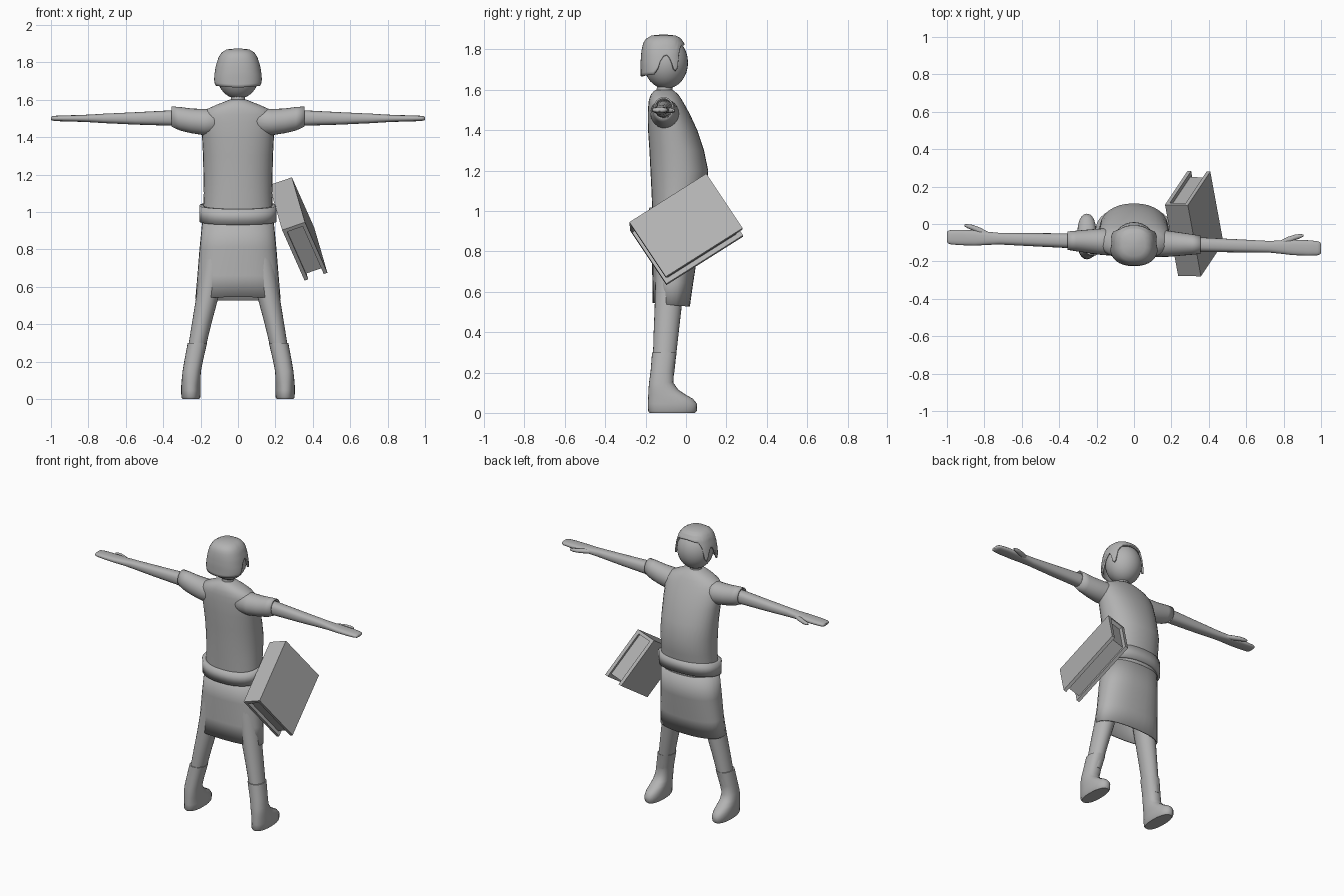
import bpy, bmesh, math
from mathutils import Vector

if "Cube" in bpy.data.objects:
    bpy.data.objects.remove(bpy.data.objects["Cube"])

grey = bpy.data.materials.new("plain grey")
grey.diffuse_color = (0.45, 0.45, 0.45, 1)
grey.use_nodes = True
grey.node_tree.nodes["Principled BSDF"].inputs["Base Color"].default_value = grey.diffuse_color


def finish(name, bm, smooth=True, thick=0.0):
    """Turn a bmesh into a named object with the shared material."""
    bmesh.ops.recalc_face_normals(bm, faces=bm.faces)
    me = bpy.data.meshes.new(name)
    bm.to_mesh(me)
    bm.free()
    me.materials.append(grey)
    ob = bpy.data.objects.new(name, me)
    bpy.context.collection.objects.link(ob)
    if thick:
        mod = ob.modifiers.new("shell", "SOLIDIFY")
        mod.thickness = thick
        mod.offset = -1
    if smooth:
        bpy.ops.object.select_all(action='DESELECT')
        ob.select_set(True)
        bpy.context.view_layer.objects.active = ob
        bpy.ops.object.shade_smooth_by_angle(angle=math.radians(45))
    return ob


def oval(a, n):
    """Point on a unit superellipse."""
    c, s = math.cos(a), math.sin(a)
    return (math.copysign(abs(c) ** (2 / n), c), math.copysign(abs(s) ** (2 / n), s))


def bridge(bm, loops, cap=True):
    n = len(loops[0])
    for lo, hi in zip(loops, loops[1:]):
        for i in range(n):
            bm.faces.new((lo[i], lo[(i + 1) % n], hi[(i + 1) % n], hi[i]))
    if cap:
        bm.faces.new(loops[0][::-1])
        bm.faces.new(loops[-1])


def loft(name, rings, axis='z', n=2.0, seg=24, cap=True, thick=0.0, tilt=0.0):
    """Skin oval rings (position, centre 1, centre 2, radius 1, radius 2) along an axis."""
    bm = bmesh.new()
    loops = []
    for t, c1, c2, r1, r2 in rings:
        loop = []
        for i in range(seg):
            p, q = oval(2 * math.pi * i / seg, n)
            p, q = c1 + r1 * p, c2 + r2 * q
            co = (p, q, t + tilt * (q - c2)) if axis == 'z' else (t, p, q)
            loop.append(bm.verts.new(co))
        loops.append(loop)
    bridge(bm, loops, cap)
    return finish(name, bm, True, thick)


# Shirt body, skirt and belt
loft("shirt", [(0.95, 0, -.045, .188, .120), (1.1, 0, -.035, .183, .136), (1.2, 0, -.033, .185, .143),
               (1.3, 0, -.046, .187, .135), (1.4, 0, -.066, .192, .122), (1.48, 0, -.085, .197, .104),
               (1.52, 0, -.095, .19, .092), (1.55, 0, -.102, .165, .082), (1.575, 0, -.106, .11, .069),
               (1.59, 0, -.108, .07, .055), (1.6, 0, -.109, .045, .042)], seg=32, n=2.2)
loft("skirt", [(.535, 0, -.073, .228, .092), (.65, 0, -.066, .218, .101), (.8, 0, -.055, .206, .113),
               (.96, 0, -.045, .19, .122)], seg=32, n=2.4, cap=False, thick=.008, tilt=-.1)
loft("belt", [(.95, 0, -.045, .207, .137), (1.035, 0, -.045, .207, .139)],
     seg=32, n=2.3, cap=False, thick=.03, tilt=.14)
loft("neck", [(1.56, 0, -.108, .04, .04), (1.65, 0, -.105, .037, .037)], seg=16)

# Limbs, mirrored left and right
for side, s in (("left", -1), ("right", 1)):
    def along(rings, dy=0):
        return [(s * x, -.1 - .03 * s * x + d, z, ry, rz) for x, d, z, ry, rz in rings]

    loft(side + "_sleeve", along([(.08, 0, 1.485, .075, .075), (.18, 0, 1.48, .07, .07),
                                  (.25, 0, 1.487, .062, .066), (.31, 0, 1.498, .055, .063),
                                  (.355, 0, 1.51, .049, .054)]), 'x', cap=False, thick=.008)
    loft(side + "_arm", along([(.2, 0, 1.503, .042, .045), (.36, 0, 1.502, .039, .041),
                               (.55, 0, 1.5, .035, .033), (.72, 0, 1.5, .031, .025),
                               (.78, 0, 1.5, .035, .021), (.85, 0, 1.5, .041, .018),
                               (.93, 0, 1.5, .041, .016), (.98, 0, 1.5, .038, .014),
                               (.995, 0, 1.5, .033, .011), (1.0, 0, 1.5, .024, .006)]), 'x', n=2.5, seg=20)
    loft(side + "_thumb", along([(.77, .015, 1.5, .014, .013), (.82, .036, 1.499, .019, .014),
                                 (.86, .054, 1.498, .015, .013), (.89, .062, 1.497, .011, .011),
                                 (.907, .066, 1.497, .005, .005)]), 'x', seg=12)
    loft(side + "_leg", [(z, s * x, y, rx, ry) for z, x, y, rx, ry in
                         [(.9, .095, -.06, .085, .085), (.7, .133, -.075, .07, .076),
                          (.53, .167, -.088, .059, .067), (.4, .195, -.098, .052, .062),
                          (.2, .235, -.112, .044, .054)]])
    loft(side + "_boot", [(z, s * x, y, rx, ry) for z, x, y, rx, ry in
                          [(0, .252, -.068, .045, .112), (.01, .252, -.067, .051, .121),
                           (.045, .252, -.067, .052, .122), (.07, .252, -.077, .052, .111),
                           (.09, .251, -.094, .051, .093), (.115, .25, -.112, .05, .074),
                           (.15, .247, -.123, .049, .06), (.21, .236, -.117, .05, .058),
                           (.3, .217, -.107, .052, .061)]], n=2.3)

# Head ball
bm = bmesh.new()
bmesh.ops.create_uvsphere(bm, u_segments=32, v_segments=16, radius=1)
for v in bm.verts:
    v.co = Vector((v.co.x * .114, -.1 + v.co.y * .11, 1.735 + v.co.z * .13))
finish("head", bm)


def lerp(table, t):
    for (a, p), (b, q) in zip(table, table[1:]):
        if t <= b:
            return p + (q - p) * max(0, t - a) / (b - a)
    return table[-1][1]


# Hair cap: lower edge height by angle from the face, half width by height
edge = [(0, 1.825), (40, 1.815), (50, 1.785), (57, 1.70), (65, 1.69), (72, 1.73),
        (82, 1.775), (92, 1.765), (102, 1.70), (112, 1.675), (180, 1.665)]
width = [(1.66, .124), (1.69, .13), (1.72, .129), (1.78, .119), (1.83, .103), (1.855, .085), (1.869, .06)]
depth = [(1.66, .113), (1.74, .114), (1.79, .11), (1.83, .102), (1.855, .086), (1.869, .06)]
bm = bmesh.new()
loops, seg, rows = [], 64, 12
for k in range(rows + 1):
    loop = []
    for i in range(seg):
        a = 2 * math.pi * i / seg
        p, q = oval(a, 2.4)
        away = math.degrees(math.acos(max(-1, min(1, math.sin(a)))))
        low = lerp(edge, away)
        z = low + (1.869 - low) * k / rows
        loop.append(bm.verts.new((p * lerp(width, z), -.111 + q * lerp(depth, z), z)))
    loops.append(loop)
bridge(bm, loops, cap=False)
crown = bm.verts.new((0, -.111, 1.875))
for i in range(seg):
    bm.faces.new((loops[-1][i], loops[-1][(i + 1) % seg], crown))
finish("hair", bm, True, .012)

# Tilted book at the hip: corner plus length, width and thickness directions
corner = Vector((.288, .1, 1.185))
length, wide, deep = Vector((.07, -.38, -.24)), Vector((.12, .18, -.27)), Vector((-.122, .003, -.042))


def book_part(name, u, v, t):
    bm = bmesh.new()
    bmesh.ops.create_cube(bm, size=1)
    for vert in bm.verts:
        f = [r[0] + (r[1] - r[0]) * (c + .5) for r, c in zip((u, v, t), vert.co)]
        vert.co = corner + length * f[0] + wide * f[1] + deep * f[2]
    finish(name, bm, False)


book_part("book_outer_cover", (0, 1), (0, 1), (0, .16))
book_part("book_inner_cover", (0, 1), (0, 1), (.84, 1))
book_part("book_spine", (0, 1), (0, .06), (.16, .84))
book_part("book_pages", (.05, .95), (.06, .93), (.16, .84))
